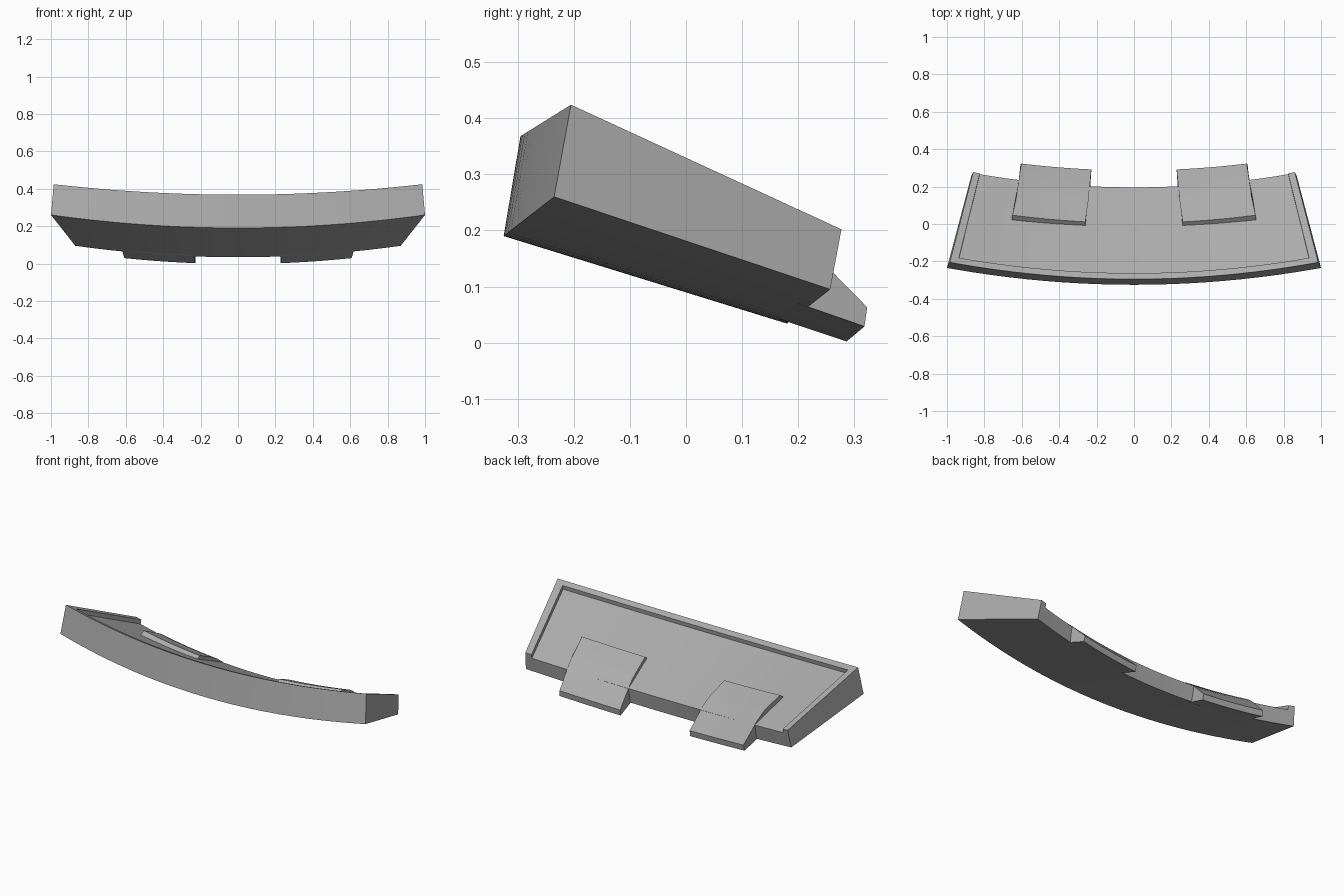
import bpy, bmesh
from mathutils import Vector

if "Cube" in bpy.data.objects:
    bpy.data.objects.remove(bpy.data.objects["Cube"])

grey = bpy.data.materials.new("dark_grey")
grey.diffuse_color = (0.41, 0.41, 0.41, 1)
grey.use_nodes = True
grey.node_tree.nodes["Principled BSDF"].inputs["Base Color"].default_value = grey.diffuse_color


def loft(name, sections):
    """Closed solid through a list of equal-length closed sections."""
    bm = bmesh.new()
    rings = [[bm.verts.new(p) for p in sec] for sec in sections]
    n = len(rings[0])
    for a, b in zip(rings, rings[1:]):
        for i in range(n):
            j = (i + 1) % n
            bm.faces.new((a[i], a[j], b[j], b[i]))
    bm.faces.new(rings[0])
    bm.faces.new(rings[-1])
    bmesh.ops.remove_doubles(bm, verts=bm.verts, dist=1e-5)
    bmesh.ops.recalc_face_normals(bm, faces=bm.faces)
    mesh = bpy.data.meshes.new(name)
    bm.to_mesh(mesh)
    bm.free()
    mesh.materials.append(grey)
    ob = bpy.data.objects.new(name, mesh)
    bpy.context.collection.objects.link(ob)
    bpy.ops.object.select_all(action='DESELECT')
    ob.select_set(True)
    bpy.context.view_layer.objects.active = ob
    bpy.ops.object.shade_smooth_by_angle(angle=0.35)
    return ob


# Curved tray: rim on the front and the two ends, open at the back
def tray_section(s, recessed):
    q = s * s
    front_low = Vector((s, -0.325 + 0.09 * q, 0.19 + 0.07 * q))
    front_top = Vector((0.985 * s, -0.295 + 0.09 * q, 0.368 + 0.056 * q))
    back_top = Vector((0.86 * s, 0.20 + 0.077 * q, 0.147 + 0.055 * q))
    back_low = Vector((0.87 * s, 0.18 + 0.077 * q, 0.034 + 0.061 * q))
    depth = 0.024 if recessed else 0.0
    rim = front_top.lerp(back_top, 0.065)
    floor_front = rim + (front_low - front_top).normalized() * depth
    floor_back = back_top + (back_low - back_top).normalized() * depth
    return [front_low, front_top, rim, floor_front, floor_back, back_low]


N = 20
inner = [0.956 * (2 * i / N - 1) for i in range(N + 1)]
stations = ([(-1, False), (-0.958, False)] + [(s, True) for s in inner]
            + [(0.958, False), (1, False)])
loft("tray", [tray_section(s, r) for s, r in stations])


# Mounting tab: raised pad on the floor, bending down past the back edge
# Each profile point: x inner, x outer, y outer, z outer
TAB = [
    (0.26, 0.655, 0.012, 0.24),
    (0.26, 0.65, 0.047, 0.266),
    (0.245, 0.627, 0.15, 0.217),
    (0.242, 0.624, 0.185, 0.196),
    (0.238, 0.618, 0.22, 0.168),
    (0.228, 0.603, 0.323, 0.063),
    (0.228, 0.607, 0.318, 0.029),
    (0.236, 0.62, 0.20, 0.07),
]


def tab_section(t):
    sec = []
    for xi, xo, y, z in TAB:
        x = xi + (xo - xi) * t
        drop = xo * xo - x * x
        sec.append(Vector((x, y - 0.1 * drop, z - 0.085 * drop)))
    return sec


tab = loft("mounting_tabs", [tab_section(i / 6) for i in range(7)])
tab.modifiers.new("mirror", 'MIRROR').use_axis[0] = True
